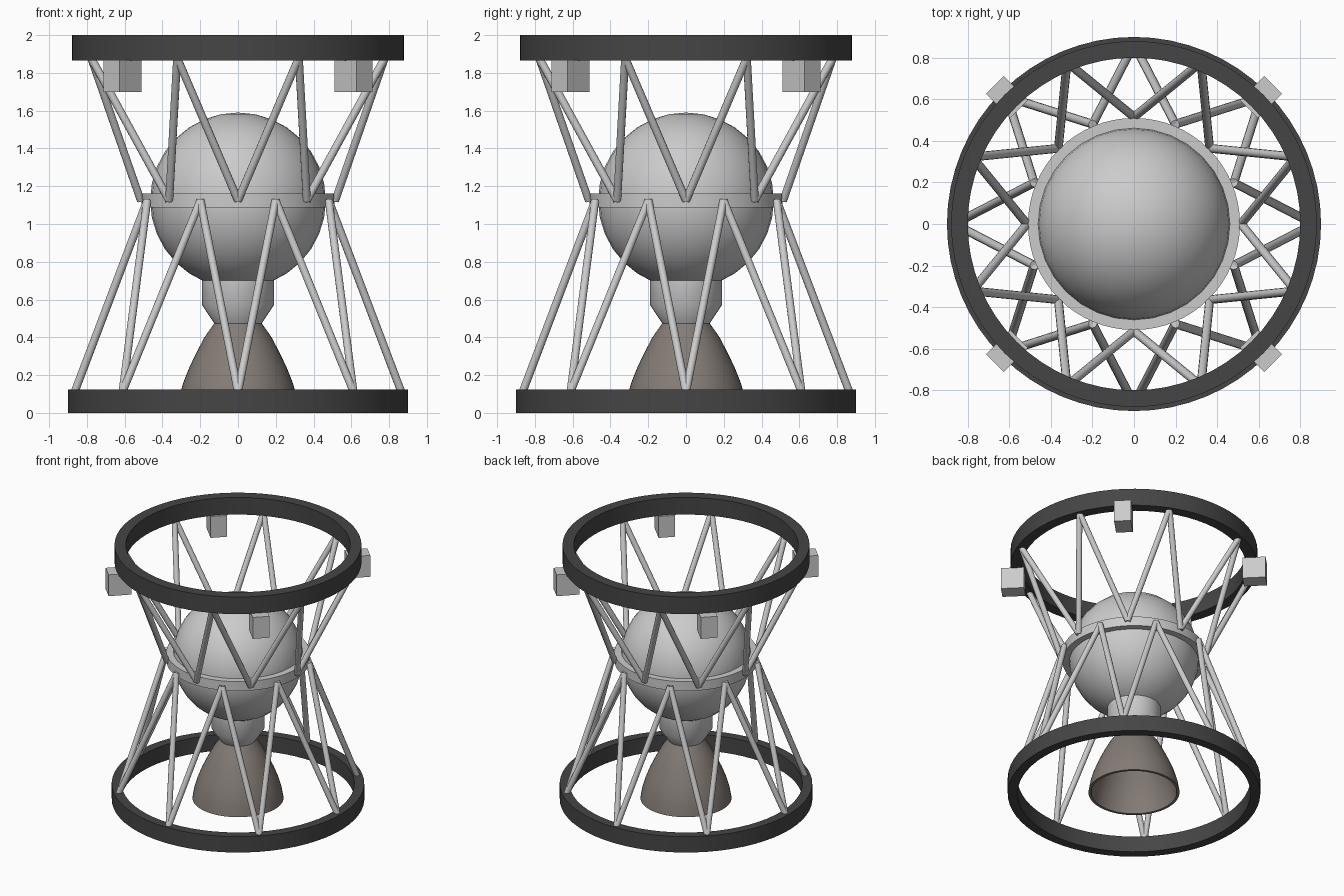
import bpy
from math import sin, cos, pi, radians
from mathutils import Vector

if "Cube" in bpy.data.objects:
    bpy.data.objects.remove(bpy.data.objects["Cube"])


def material(name, color):
    m = bpy.data.materials.new(name)
    m.diffuse_color = (*color, 1)
    m.use_nodes = True
    m.node_tree.nodes["Principled BSDF"].inputs["Base Color"].default_value = m.diffuse_color
    return m


DARK = material("dark_ring", (0.06, 0.06, 0.06))
BELL = material("nozzle_metal", (0.23, 0.2, 0.18))


def finish(name, mat=None, smooth=True):
    o = bpy.context.object
    o.name = name
    if mat:
        o.data.materials.append(mat)
    if smooth:
        bpy.ops.object.shade_smooth_by_angle(angle=radians(35))
    return o


def lathe(name, profile, closed=True, seg=64, mat=None):
    """Revolve (radius, z) points around the z axis."""
    n = len(profile)
    verts = [(r * cos(2 * pi * i / seg), r * sin(2 * pi * i / seg), z)
             for i in range(seg) for r, z in profile]
    faces = []
    for i in range(seg):
        a, b = i * n, (i + 1) % seg * n
        for k in range(n if closed else n - 1):
            j = (k + 1) % n
            faces.append((a + k, b + k, b + j, a + j))
    if not closed:
        faces.append([i * n for i in reversed(range(seg))])
        faces.append([i * n + n - 1 for i in range(seg)])
    me = bpy.data.meshes.new(name)
    me.from_pydata(verts, [], faces)
    o = bpy.data.objects.new(name, me)
    bpy.context.collection.objects.link(o)
    bpy.ops.object.select_all(action='DESELECT')
    o.select_set(True)
    bpy.context.view_layer.objects.active = o
    return finish(name, mat)


def ring(name, inner, outer, z0, z1, mat=None):
    lathe(name, [(inner, z0), (outer, z0), (outer, z1), (inner, z1)], mat=mat)


def polar(r, step, z):
    """Point at a multiple of 22.5 degrees."""
    return Vector((r * cos(step * pi / 8), r * sin(step * pi / 8), z))


def strut(name, a, b):
    d = b - a
    bpy.ops.mesh.primitive_cylinder_add(vertices=12, radius=0.021, depth=d.length,
                                        location=(a + b) / 2,
                                        rotation=d.to_track_quat('Z', 'Y').to_euler())
    finish(name)


# Structural rings
ring("base_ring", 0.83, 0.90, 0.0, 0.125, DARK)
ring("top_ring", 0.80, 0.88, 1.865, 2.0, DARK)
ring("tank_belt", 0.45, 0.51, 1.088, 1.162)

# Spherical tank
bpy.ops.mesh.primitive_uv_sphere_add(segments=32, ring_count=16, radius=0.465,
                                     location=(0, 0, 1.125))
finish("tank")

# Engine block and hollow bell nozzle
lathe("engine_block", [(0.12, 0.465), (0.19, 0.57), (0.19, 0.72)], closed=False, seg=32)
bell = [(0.125, 0.475), (0.175, 0.405), (0.22, 0.32), (0.258, 0.24),
        (0.288, 0.165), (0.311, 0.09), (0.325, 0.01)]
lathe("nozzle", bell[::-1] + [(r - 0.02, z) for r, z in bell], seg=48, mat=BELL)

# Zigzag truss: lower bay and upper bay
for i in range(8):
    for side in (-1, 1):
        strut("lower_strut", polar(0.865, 2 * i, 0.11), polar(0.52, 2 * i + side, 1.125))
        strut("upper_strut", polar(0.515, 2 * i, 1.125), polar(0.842, 2 * i + side, 1.88))

# Thruster boxes under the top ring
for i in range(4):
    bpy.ops.mesh.primitive_cube_add(size=1, location=polar(0.864, 4 * i + 2, 1.784),
                                    rotation=(0, 0, pi / 4 + i * pi / 2))
    bpy.context.object.scale = (0.165, 0.12, 0.168)
    finish("thruster_box", smooth=False)
